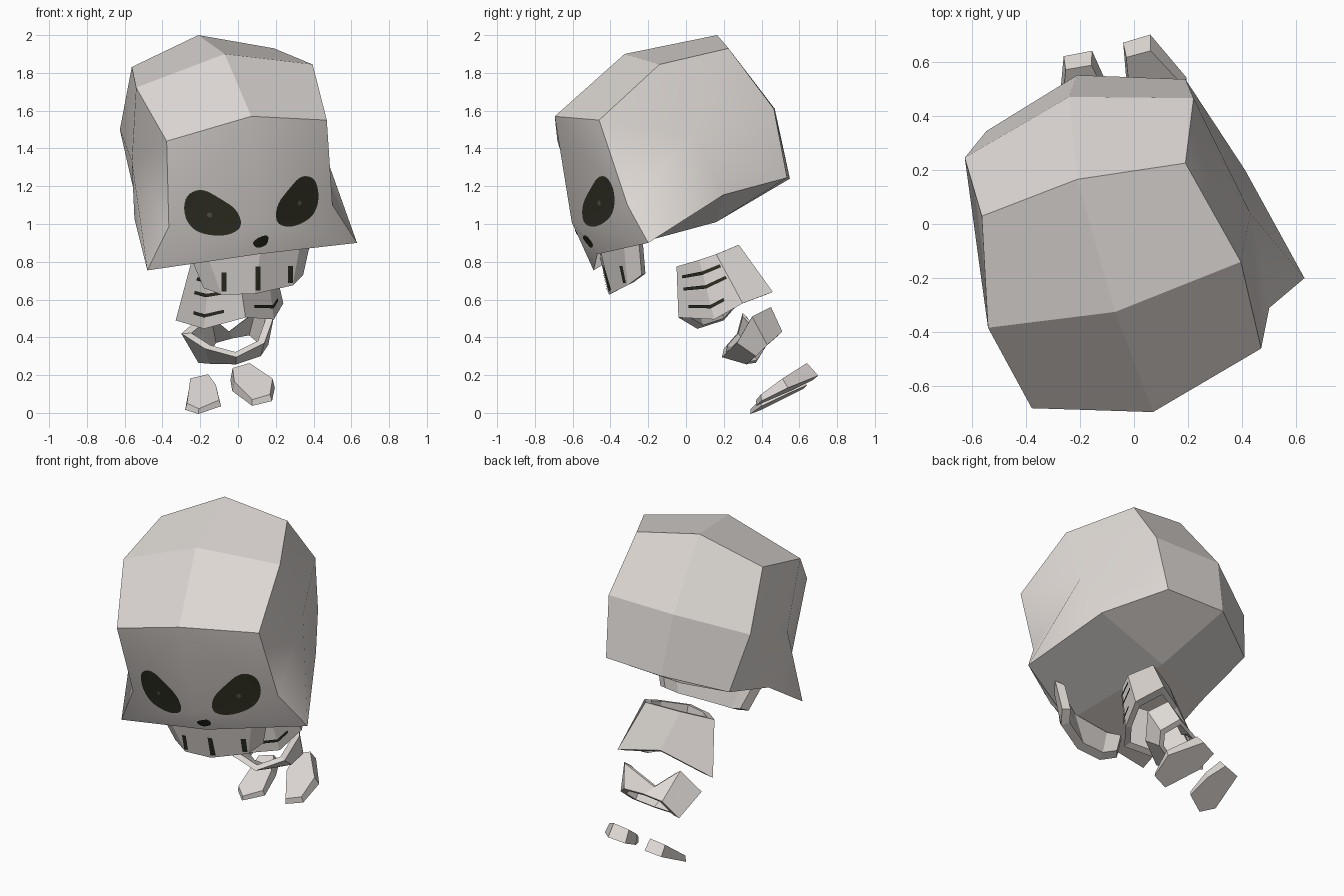
import bpy, bmesh, math
from mathutils import Vector
from mathutils.bvhtree import BVHTree

if "Cube" in bpy.data.objects:
    bpy.data.objects.remove(bpy.data.objects["Cube"])


def material(name, rgb):
    m = bpy.data.materials.new(name)
    m.diffuse_color = (*rgb, 1)
    m.use_nodes = True
    m.node_tree.nodes["Principled BSDF"].inputs["Base Color"].default_value = m.diffuse_color
    return m


BONE = material("bone", (0.73, 0.69, 0.66))
DARK = material("socket_dark", (0.025, 0.025, 0.015))
SPOT = material("pupil_grey", (0.08, 0.08, 0.06))

# The head is symmetric about this turned and tilted plane
N = Vector((0.96, 0.25, 0.126)).normalized()
D = 0.09


def reflect(p):
    p = Vector(p)
    return p - 2 * (N.dot(p) - D) * N


def build(name, verts, faces, mat, solid=True, smooth=()):
    """Flat-shaded mesh; the listed faces are smooth up to sharp edges."""
    bm = bmesh.new()
    vs = [bm.verts.new(v) for v in verts]
    for f in faces:
        bm.faces.new([vs[i] for i in f])
    if solid:
        bmesh.ops.recalc_face_normals(bm, faces=bm.faces)
    me = bpy.data.meshes.new(name)
    bm.to_mesh(me)
    tree = BVHTree.FromBMesh(bm)
    bm.free()
    me.materials.append(mat)
    ob = bpy.data.objects.new(name, me)
    bpy.context.collection.objects.link(ob)
    if smooth:
        bpy.ops.object.select_all(action='DESELECT')
        ob.select_set(True)
        bpy.context.view_layer.objects.active = ob
        bpy.ops.object.shade_smooth_by_angle(angle=math.radians(42))
        for p in me.polygons:
            p.use_smooth = p.index in smooth
    return tree


def band(name, top, bottom, k, closed=True, centre=None):
    """Thick-walled ring or open band between an upper and a lower outline."""
    def inner(ring):
        c = centre or sum((Vector(p) for p in ring), Vector()) / len(ring)
        return [Vector(p).lerp(c, k) for p in ring]
    loops = [top, bottom, inner(bottom), inner(top)]
    n = len(top)
    verts = [v for ring in loops for v in ring]
    faces = []
    for a in range(4):
        b = (a + 1) % 4
        for i in range(n if closed else n - 1):
            j = (i + 1) % n
            faces.append((a * n + i, a * n + j, b * n + j, b * n + i))
    if not closed:
        faces += [(0, n, 2 * n, 3 * n), (n - 1, 2 * n - 1, 3 * n - 1, 4 * n - 1)]
    return build(name, verts, faces, BONE)


def decal(name, pts, tree, mat, lift=0.005, rounds=2, mirror=False):
    """Thin painted patch: a front-view outline projected onto a surface."""
    for _ in range(rounds):
        pts = [(a[0] + (b[0] - a[0]) * t, a[1] + (b[1] - a[1]) * t)
               for a, b in zip(pts, pts[1:] + pts[:1]) for t in (0.25, 0.75)]
    n = len(pts)
    cx, cz = sum(p[0] for p in pts) / n, sum(p[1] for p in pts) / n
    flat = [(cx, cz)] + [(cx + (x - cx) * r / 4, cz + (z - cz) * r / 4)
                         for r in range(1, 5) for x, z in pts]
    verts, y = [], -0.4
    for x, z in flat:
        hit, nor, _, _ = tree.ray_cast(Vector((x, -3, z)), Vector((0, 1, 0)))
        if hit:
            y = hit.y
            verts.append(hit + nor * (lift if nor.y < 0 else -lift))
        else:
            verts.append(Vector((x, y, z)))
    faces = []
    for i in range(n):
        j = (i + 1) % n
        faces.append((0, 1 + i, 1 + j))
        for r in range(3):
            a = 1 + r * n
            faces.append((a + i, a + n + i, a + n + j, a + j))
    # keep patches facing the front
    area = sum(a[0] * b[1] - b[0] * a[1] for a, b in zip(pts, pts[1:] + pts[:1]))
    if area < 0:
        faces = [f[::-1] for f in faces]
    build(name, verts, faces, mat, False)
    if mirror:
        build(name + "_mirrored", [reflect(v) for v in verts],
              [f[::-1] for f in faces], mat, False)


# Skull: eight rows around the head, right edge and centre line, plus a temple
right = [(.63, -.20, .90), (.50, -.31, 1.10), (.47, -.46, 1.55), (.395, -.14, 1.845),
         (.19, .225, 1.93), (.22, .465, 1.61), (.19, .535, 1.245), (.41, .20, 1.155)]
mid = [(.105, -.47, .84), (.12, -.605, 1.01), (.07, -.695, 1.57), (-.07, -.325, 1.90),
       (-.21, .165, 2.0), (-.24, .47, 1.61), (-.21, .55, 1.24), (-.08, .16, 1.01)]
temple = (.43, .04, 1.46)
verts = right + mid + [reflect(p) for p in right] + [temple, reflect(temple)]
faces = []
for i in range(8):
    j = (i + 1) % 8
    faces += [(i, j, 8 + j, 8 + i), (16 + i, 16 + j, 8 + j, 8 + i),
              (i, j, 24), (16 + i, 16 + j, 25)]
temple_faces = [k for k, f in enumerate(faces) if len(f) == 3]
skull = build("skull", verts, faces, BONE, smooth=[0, 1, 4, 5] + temple_faces)


def symmetric(half):
    return [reflect(p) for p in half[:0:-1]] + [Vector(p) for p in half]


# Upper jaw: open band under the skull
jaw = band("jaw",
           symmetric([(.12, -.455, .87), (.33, -.33, .90), (.385, -.25, .91)]),
           symmetric([(.09, -.40, .63), (.29, -.31, .675), (.345, -.235, .73)]),
           0.15, False, Vector((.03, -.1, .78)))

# Face paint
decal("eye_socket", [(-.29, 1.08), (-.27, 1.16), (-.19, 1.19), (-.10, 1.14), (.0, 1.075),
                     (.025, .98), (-.07, .935), (-.2, .95), (-.265, 1.0)],
      skull, DARK, mirror=True)
decal("pupil", [(-.15 + .014 * math.cos(a * math.pi / 4), 1.05 + .014 * math.sin(a * math.pi / 4))
                for a in range(8)], skull, SPOT, lift=0.009, rounds=0, mirror=True)
decal("nose_hole", [(.075, .905), (.115, .935), (.16, .945), (.155, .895), (.115, .875), (.09, .88)],
      skull, DARK, rounds=1)
for k, (x, lo, hi) in enumerate([(-.075, .645, .745), (.105, .65, .775), (.275, .69, .78)]):
    decal(f"tooth_gap_{k}", [(x - .013, lo), (x + .013, lo), (x + .013, hi), (x - .013, hi)],
          jaw, DARK, rounds=0)

# Rib cage: flaring hollow tube with a notch at the back
chest_top = [(-.25, .07, .79), (-.15, -.02, .77), (.0, -.05, .775), (.15, .07, .81),
             (.18, .16, .84), (.09, .28, .89), (-.10, .20, .85)]
chest_low = [(-.33, .20, .49), (-.18, .06, .445), (.04, -.04, .505), (.19, .15, .495),
             (.24, .30, .58), (.16, .46, .64), (-.05, .33, .64)]
band("rib_cage", chest_top, chest_low, 0.2)


def wall(s, t):
    """Point just outside the rib cage wall, s around and t downwards."""
    i = int(s)
    f = s - i
    top = Vector(chest_top[i]).lerp(Vector(chest_top[i + 1]), f)
    low = Vector(chest_low[i]).lerp(Vector(chest_low[i + 1]), f)
    p = top.lerp(low, t)
    c = Vector((-.03, .12, .83)).lerp(Vector((0, .2, .55)), t)
    return p + (p - c).normalized() * 0.007


# Rib stripes follow the wall on both sides
for row, t in enumerate((0.22, 0.45, 0.78)):
    for side, spans in (("left", (0.5, 1.0, 1.5)), ("right", (2.25, 3.0, 3.9))):
        if row == 2:
            spans = (spans[0] + .1, spans[1], spans[1] + .5)
        path = [wall(s, t + d) for s in spans for d in (-.028, .028)]
        build(f"rib_{side}_{row}", path, [(0, 1, 3, 2), (2, 3, 5, 4)], DARK, False)

# Pelvis: small tilted funnel
band("pelvis",
     [(-.30, .27, .42), (-.175, .20, .34), (-.01, .19, .295), (.14, .27, .37),
      (.19, .35, .51), (.12, .45, .56), (-.05, .39, .43), (-.17, .30, .53)],
     [(-.21, .37, .265), (-.15, .33, .26), (-.01, .32, .257), (.12, .37, .30),
      (.16, .43, .36), (.08, .51, .43), (-.03, .47, .41), (-.14, .44, .38)], 0.2)

# Feet: tilted slabs, thinner towards the front
for name, outline in (
        ("right_foot", [(.075, .37), (.18, .40), (.195, .54), (.06, .70), (-.04, .67), (-.03, .55)]),
        ("left_foot", [(-.21, .34), (-.09, .40), (-.11, .54), (-.155, .64), (-.26, .62), (-.28, .40)])):
    low = [Vector((x, y, .49 * (y - .35) + .1 * x + .02)) for x, y in outline]
    c = sum(low, Vector()) / 6
    high = [p.lerp(c, 0.1) + Vector((0, -.04, .068)) * (.3 + 2.2 * (p.y - .34)) for p in low]
    sides = [(i, (i + 1) % 6, 6 + (i + 1) % 6, 6 + i) for i in range(6)]
    build(name, low + high, [tuple(range(6)), tuple(range(6, 12))] + sides, BONE)
